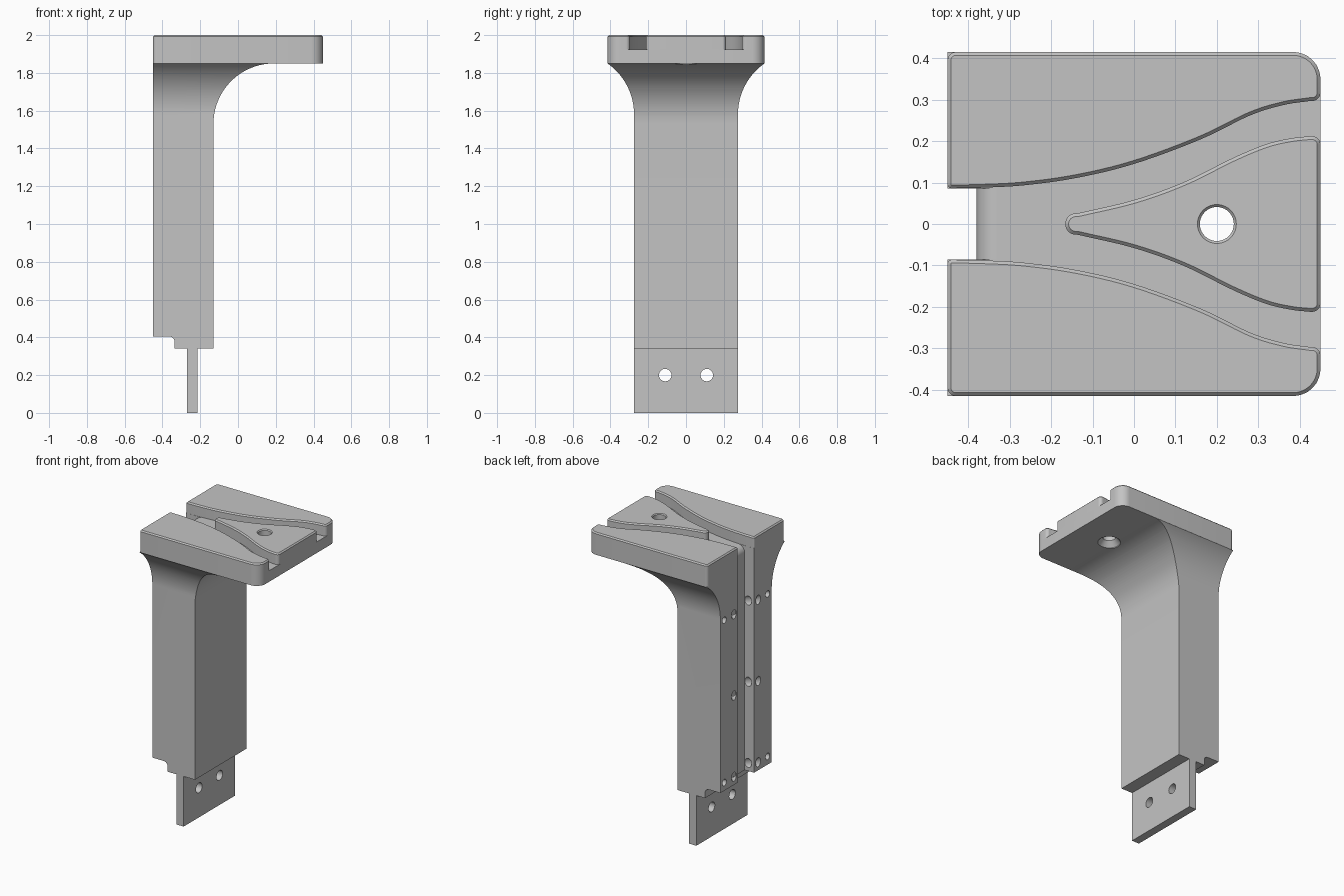
import bpy, bmesh, math
from mathutils import Vector, Matrix

if "Cube" in bpy.data.objects:
    bpy.data.objects.remove(bpy.data.objects["Cube"], do_unlink=True)

grey = bpy.data.materials.new("plain_grey")
grey.use_nodes = True
GREY = (0.55, 0.55, 0.55, 1)
grey.diffuse_color = GREY
grey.node_tree.nodes["Principled BSDF"].inputs["Base Color"].default_value = GREY


def make(name, bm):
    bmesh.ops.recalc_face_normals(bm, faces=bm.faces)
    me = bpy.data.meshes.new(name)
    bm.to_mesh(me)
    bm.free()
    me.materials.append(grey)
    ob = bpy.data.objects.new(name, me)
    bpy.context.collection.objects.link(ob)
    return ob


def prism(name, pts, axis, lo, hi, chamfer=0):
    """Extrude a closed 2D outline along an axis, optionally chamfering the far rim."""
    place = {"x": lambda a, b: (lo, a, b), "y": lambda a, b: (a, lo, b),
             "z": lambda a, b: (a, b, lo)}[axis]
    bm = bmesh.new()
    base = bm.faces.new([bm.verts.new(place(*p)) for p in pts])
    geom = bmesh.ops.extrude_face_region(bm, geom=[base], use_keep_orig=True)["geom"]
    shift = Vector([hi - lo if a == axis else 0 for a in "xyz"])
    bmesh.ops.translate(bm, vec=shift, verts=[g for g in geom if isinstance(g, bmesh.types.BMVert)])
    if chamfer:
        rim = [g for g in geom if isinstance(g, bmesh.types.BMFace)][0]
        bmesh.ops.bevel(bm, geom=list(rim.edges), offset=chamfer, segments=1, affect="EDGES")
    return make(name, bm)


def arc(cx, cy, r, a0, a1, n=20):
    angles = [math.radians(a0 + (a1 - a0) * i / n) for i in range(n + 1)]
    return [(cx + r * math.cos(a), cy + r * math.sin(a)) for a in angles]


def rounded(pts, n=8):
    """Round the corners of an outline whose points carry a third value, the radius."""
    out = []
    for i, p in enumerate(pts):
        if len(p) == 2:
            out.append(p)
            continue
        c = Vector(p[:2])
        u = (Vector(pts[i - 1][:2]) - c).normalized()
        v = (Vector(pts[(i + 1) % len(pts)][:2]) - c).normalized()
        half = u.angle(v) / 2
        mid = c + (u + v).normalized() * p[2] / math.sin(half)
        s = c + u * p[2] / math.tan(half) - mid
        e = c + v * p[2] / math.tan(half) - mid
        for k in range(n + 1):
            d = s.lerp(e, k / n).normalized() * p[2]
            out.append(tuple(mid + d))
    return out


def spline(pts, n=6):
    """Smooth curve through the points."""
    p = [Vector(q) for q in pts]
    p = [2 * p[0] - p[1]] + p + [2 * p[-1] - p[-2]]
    out = []
    for a, b, c, d in zip(p, p[1:], p[2:], p[3:]):
        for k in range(n):
            t = k / n
            q = 2 * b + (c - a) * t + (2 * a - 5 * b + 4 * c - d) * t**2 + (3 * b - a - 3 * c + d) * t**3
            out.append(tuple(q / 2))
    return out + [tuple(p[-2])]


def lathe(name, prof, x):
    """Spin (z, radius) pairs about a vertical line at x."""
    prof = [(prof[0][0], 0)] + prof + [(prof[-1][0], 0)]
    bm = bmesh.new()
    vs = [bm.verts.new((x + r, 0, z)) for z, r in prof]
    es = [bm.edges.new(e) for e in zip(vs, vs[1:])]
    bmesh.ops.spin(bm, geom=vs + es, cent=(x, 0, 0), axis=(0, 0, 1),
                   angle=math.tau, steps=40)
    bmesh.ops.remove_doubles(bm, verts=bm.verts, dist=1e-5)
    return make(name, bm)


def rod(name, centre, direction, radius, length, tall=1):
    bm = bmesh.new()
    turn = Vector(direction).to_track_quat("Z", "Y").to_matrix().to_4x4()
    stretch = Matrix.Diagonal((1, 1, tall, 1))
    bmesh.ops.create_cone(bm, cap_ends=True, segments=24, radius1=radius, radius2=radius,
                          depth=length, matrix=Matrix.Translation(centre) @ stretch @ turn)
    return make(name, bm)


def boolean(ob, cutter, op="DIFFERENCE"):
    mod = ob.modifiers.new("cut", "BOOLEAN")
    mod.operation, mod.object, mod.solver = op, cutter, "EXACT"
    bpy.context.view_layer.objects.active = ob
    bpy.ops.object.modifier_apply(modifier=mod.name)


# Stem: side profile with the big fillet, intersected with the flared end profile
side = arc(-0.365, 0.375, 0.03, 90, 0, 8) + [(-0.335, 0.34), (-0.13, 0.34)]
side += arc(0.19, 1.53, 0.32, 180, 90, 32) + [(-0.45, 1.85), (-0.45, 0.405)]
stem = prism("stem", side, "y", -0.5, 0.5)
flare = arc(0.605, 1.58, 0.33, 180, 125.2, 24)
half = [(0.275, 0.2)] + flare + [(0.415, 1.9)]
ends = prism("flare_helper", half + [(-y, z) for y, z in reversed(half)], "x", -0.6, 0.6)
boolean(stem, ends, "INTERSECT")

# Head base plate
plate = prism("head_plate", rounded([(-0.45, -0.415, 0.02), (0.45, -0.415, 0.065),
              (0.45, 0.415, 0.065), (-0.45, 0.415, 0.02)]), "z", 1.85, 1.925)

# Raised side pads that leave the forked cable groove between them
groove = spline([(-0.38, 0.087), (-0.27, 0.093), (-0.14, 0.111), (0, 0.145),
                 (0.16, 0.204), (0.28, 0.262), (0.36, 0.287), (0.425, 0.297)])
pad = rounded([(-0.45, 0.086, 0.01)] + groove + [(0.45, 0.297, 0.02),
              (0.45, 0.415, 0.065), (-0.45, 0.415, 0.02)])
pads = [prism(n + "_pad", [(x, s * y) for x, y in pad], "z", 1.925, 2, 0.008)
        for n, s in (("back", 1), ("front", -1))]

# Central island between the two groove branches
edge = spline([(-0.135, 0.026), (0, 0.058), (0.12, 0.101), (0.24, 0.16),
               (0.32, 0.193), (0.38, 0.207), (0.425, 0.212)])
outline = edge + [(0.45, 0.212, 0.02), (0.45, -0.212, 0.02)]
outline += [(x, -y) for x, y in reversed(edge)] + arc(-0.14, 0, 0.026, 260, 100, 14)
island = prism("groove_island", rounded(outline), "z", 1.925, 2, 0.008)

# Mounting tongue with two holes
tongue = prism("tongue", [(-0.27, 0), (-0.215, 0), (-0.215, 0.38), (-0.27, 0.38)],
               "y", -0.275, 0.275)
cutters = [ends]
for y in (-0.11, 0.11):
    cut = rod("tongue_hole_cutter", (-0.24, y, 0.2), (1, 0, 0), 0.033, 0.3)
    boolean(tongue, cut)
    cutters.append(cut)

# Cable channel down the rear of the stem, rolling over into the groove
roll = [(-0.6, 0.1), (-0.38, 0.1)] + arc(-0.33, 1.875, 0.05, 180, 90, 12)
channel = prism("channel_cutter", roll + [(-0.33, 2.05), (-0.6, 2.05)], "y", -0.086, 0.086)
# Countersunk screw hole through the head
screw = lathe("screw_cutter", [(2.006, 0.053), (1.994, 0.041), (1.885, 0.041),
                               (1.85, 0.07), (1.7, 0.07)], 0.2)
cutters += [channel, screw]
for part, tools in ((stem, (channel, screw)), (plate, (channel, screw)), (island, (screw,))):
    for tool in tools:
        boolean(part, tool)

# Diagonal tie holes beside the channel, and small blind holes near the outer edges
for z in (0.46, 1.01, 1.56):
    for s in (-1, 1):
        cuts = [rod("tie_cutter", (-0.428, s * 0.108, z), (1, -s, 0), 0.018, 0.1, 1.7)]
        if z != 1.01:
            cuts.append(rod("blind_cutter", (-0.45, s * 0.232, z), (1, 0, 0), 0.022, 0.16))
        for cut in cuts:
            boolean(stem, cut)
        cutters += cuts

for cut in cutters:
    bpy.data.objects.remove(cut, do_unlink=True)

# Smooth curved faces, keep hard edges
bpy.ops.object.select_all(action="DESELECT")
for ob in [stem, plate, island, tongue] + pads:
    ob.select_set(True)
bpy.context.view_layer.objects.active = stem
bpy.ops.object.shade_smooth_by_angle(angle=math.radians(30))
